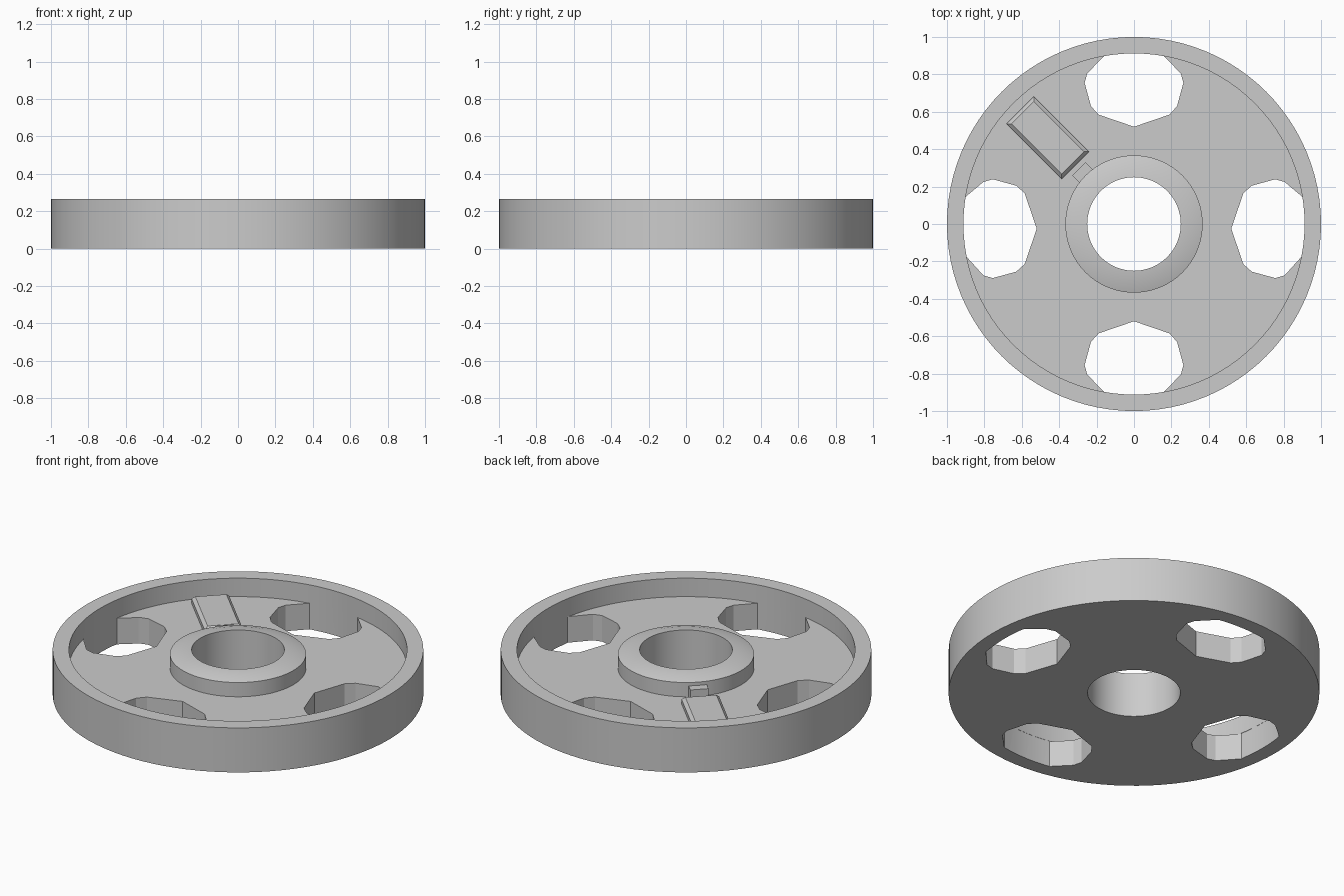
import bpy
import bmesh
import math
from mathutils import Matrix, Vector

cube = bpy.data.objects.get("Cube")
if cube:
    bpy.data.objects.remove(cube, do_unlink=True)

HEIGHT, FLOOR = 0.265, 0.155
RIM_IN, BORE = 0.912, 0.25
SEGMENTS = 96

grey = bpy.data.materials.new("light grey")
grey.use_nodes = True
colour = (0.6, 0.6, 0.6, 1)
grey.diffuse_color = colour
grey.node_tree.nodes["Principled BSDF"].inputs["Base Color"].default_value = colour


def make_object(name, bm):
    bmesh.ops.recalc_face_normals(bm, faces=bm.faces)
    mesh = bpy.data.meshes.new(name)
    bm.to_mesh(mesh)
    bm.free()
    mesh.materials.append(grey)
    obj = bpy.data.objects.new(name, mesh)
    bpy.context.collection.objects.link(obj)
    return obj


def activate(obj):
    bpy.ops.object.select_all(action="DESELECT")
    obj.select_set(True)
    bpy.context.view_layer.objects.active = obj


def lathe(name, profile):
    """Revolve a closed (radius, z) profile around the z axis."""
    bm = bmesh.new()
    rings = []
    for i in range(SEGMENTS):
        a = math.tau * i / SEGMENTS
        rings.append([bm.verts.new((r * math.cos(a), r * math.sin(a), z)) for r, z in profile])
    n = len(profile)
    for i in range(SEGMENTS):
        here, after = rings[i], rings[(i + 1) % SEGMENTS]
        for j in range(n):
            k = (j + 1) % n
            bm.faces.new((here[j], after[j], after[k], here[k]))
    return make_object(name, bm)


def prism(bm, outline, z0, z1):
    face = bm.faces.new([bm.verts.new((x, y, z0)) for x, y in outline])
    new = bmesh.ops.extrude_face_region(bm, geom=[face])["geom"]
    verts = [v for v in new if isinstance(v, bmesh.types.BMVert)]
    bmesh.ops.translate(bm, verts=verts, vec=(0, 0, z1 - z0))


def radial_block(name, r0, r1, width, z0, z1, bevel=0):
    """Box lying along the diagonal, from radius r0 to r1."""
    bm = bmesh.new()
    bmesh.ops.create_cube(bm, size=1)
    bmesh.ops.scale(bm, verts=bm.verts, vec=(r1 - r0, width, z1 - z0))
    bmesh.ops.translate(bm, verts=bm.verts, vec=((r0 + r1) / 2, 0, (z0 + z1) / 2))
    if bevel:
        top = [e for e in bm.edges if all(v.co.z > z1 - 0.001 for v in e.verts)]
        bmesh.ops.bevel(bm, geom=top, offset=bevel, segments=1, affect="EDGES")
    bmesh.ops.rotate(bm, verts=bm.verts, matrix=Matrix.Rotation(math.radians(135), 3, "Z"))
    return make_object(name, bm)


# Disc with raised rim and domed hub
wheel = lathe("wheel_disc", [
    (BORE, 0), (1, 0), (1, HEIGHT), (RIM_IN, HEIGHT), (RIM_IN, FLOOR),
    (0.367, FLOOR), (0.367, 0.24), (0.31, 0.258), (BORE, HEIGHT)])

# Four many-sided openings, ending against the rim wall
side = [(0.52, 0), (0.585, 0.19), (0.63, 0.23), (0.755, 0.264), (0.805, 0.25)]
bm = bmesh.new()
for quarter in range(4):
    shift = (0, -0.025, 0) if quarter % 2 == 0 else (0, 0, 0)
    turn = Matrix.Rotation(quarter * math.pi / 2, 3, "Z")
    outline = [turn @ Vector((u, v, 0)) + Vector(shift) for u, v in side]
    for i in range(9):
        a = math.radians(10 - 2.5 * i)
        arc = turn @ Vector((math.cos(a), math.sin(a), 0)) * (RIM_IN + 0.001)
        outline.append(arc + Vector(shift) * 0.5 if i in (0, 8) else arc)
    outline += [turn @ Vector((u, -v, 0)) + Vector(shift) for u, v in reversed(side[1:])]
    prism(bm, [(p.x, p.y) for p in outline], -0.05, FLOOR + 0.002)
cutter = make_object("opening_cutter", bm)
cutter.hide_render = True

activate(wheel)
cut = wheel.modifiers.new("openings", "BOOLEAN")
cut.operation = "DIFFERENCE"
cut.solver = "EXACT"
cut.object = cutter
bpy.ops.object.modifier_apply(modifier=cut.name)
bpy.data.objects.remove(cutter, do_unlink=True)
bpy.ops.object.shade_smooth_by_angle(angle=math.radians(25))

# Chamfered pad on the web and small key against the hub
radial_block("raised_pad", 0.444, 0.861, 0.206, FLOOR - 0.01, 0.2, bevel=0.018)
radial_block("hub_key", 0.34, 0.417, 0.099, FLOOR - 0.01, 0.22)
